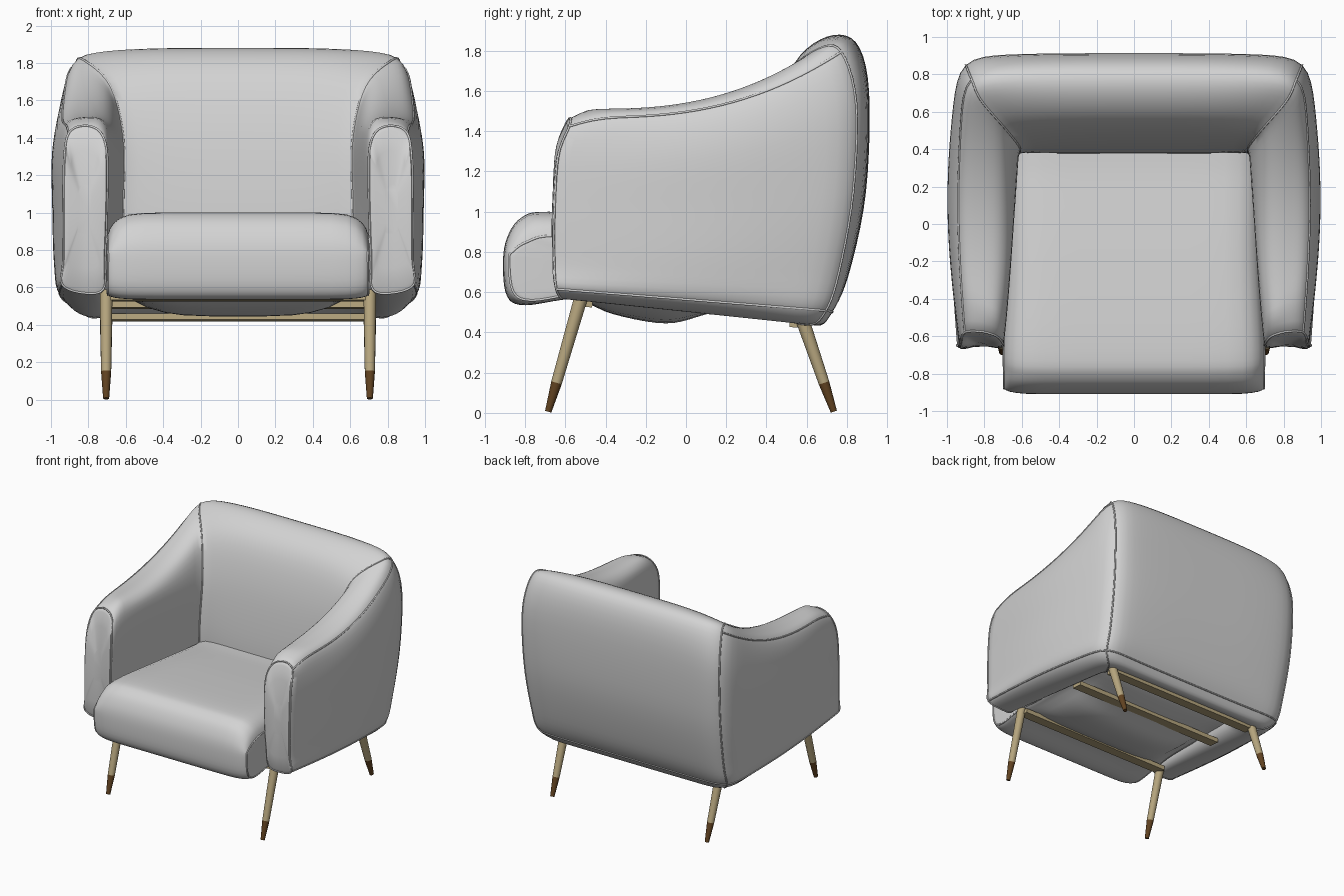
import bpy, bmesh, math
from mathutils import Vector

cube = bpy.data.objects.get("Cube")
if cube:
    bpy.data.objects.remove(cube, do_unlink=True)


def material(name, rgb):
    m = bpy.data.materials.new(name)
    m.use_nodes = True
    m.diffuse_color = (*rgb, 1)
    m.node_tree.nodes["Principled BSDF"].inputs["Base Color"].default_value = (*rgb, 1)
    return m


FABRIC = material("light grey fabric", (0.65, 0.65, 0.65))
WOOD = material("pale wood", (0.47, 0.38, 0.21))
TIP = material("dark wood tip", (0.12, 0.055, 0.015))


def finish(name, bm, mat, angle=50):
    bmesh.ops.recalc_face_normals(bm, faces=bm.faces)
    me = bpy.data.meshes.new(name)
    bm.to_mesh(me)
    bm.free()
    me.materials.append(mat)
    me.shade_smooth()
    me.set_sharp_from_angle(angle=math.radians(angle))
    ob = bpy.data.objects.new(name, me)
    bpy.context.collection.objects.link(ob)
    return ob


def smooth_loop(pts, n=5):
    """Closed spline through the control points."""
    out, c = [], len(pts)
    for i in range(c):
        a, b, d, e = (pts[(i + j) % c] for j in (-1, 0, 1, 2))
        for s in range(n):
            t = s / n
            out.append(0.5 * (2 * b + (d - a) * t + (2 * a - 5 * b + 4 * d - e) * t**2
                              + (3 * b - a - 3 * d + e) * t**3))
    return out


def loft(name, loops, caps, push):
    """Skin closed loops, closing both ends with slightly puffed caps."""
    bm = bmesh.new()
    rings = [[bm.verts.new(p) for p in loop] for loop in loops]

    def bridge(r, q):
        for k in range(len(r)):
            j = (k + 1) % len(r)
            bm.faces.new((r[k], r[j], q[j], q[k]))

    for r, q in zip(rings, rings[1:]):
        bridge(r, q)
    for loop, ring, way in ((loops[0], rings[0], push[0]), (loops[-1], rings[-1], push[1])):
        mid = sum(loop, Vector()) / len(loop)
        last = ring
        for f, d in caps:
            new = [bm.verts.new(mid.lerp(p, f) + way * d) for p in loop]
            bridge(last, new)
            last = new
        bm.faces.new(last)
    return finish(name, bm, FABRIC)


def seam(name, pts, closed=False):
    cu = bpy.data.curves.new(name, "CURVE")
    cu.dimensions = "3D"
    cu.bevel_depth = 0.006
    cu.bevel_resolution = 1
    sp = cu.splines.new("POLY")
    sp.points.add(len(pts) - 1)
    for p, co in zip(sp.points, pts):
        p.co = (*co, 1)
    sp.use_cyclic_u = closed
    cu.materials.append(FABRIC)
    bpy.context.collection.objects.link(bpy.data.objects.new(name, cu))


# Padded shell: section at the arm front, at the mitred corner, and mid back
FRONT = [(.72, -.62, .59), (.71, -.64, .75), (.70, -.65, 1.05), (.70, -.64, 1.31),
         (.735, -.60, 1.43), (.82, -.575, 1.465), (.905, -.58, 1.425), (.93, -.635, 1.28),
         (.935, -.655, 1.0), (.935, -.655, .74), (.94, -.645, .615), (.83, -.62, .57)]
CORNER = [(.66, .42, .52), (.63, .39, .75), (.62, .385, 1.05), (.62, .42, 1.4),
          (.69, .51, 1.68), (.84, .68, 1.82), (.905, .805, 1.815), (.935, .885, 1.55),
          (.93, .87, 1.1), (.91, .80, .70), (.895, .735, .505), (.80, .64, .435)]
BACK = [(.42, .56), (.38, .75), (.385, 1.05), (.44, 1.45), (.54, 1.74), (.70, 1.87),
        (.845, 1.842), (.91, 1.6), (.895, 1.1), (.81, .69), (.725, .5), (.64, .435)]
NA, NB = 24, 30


def arm_row(t):
    row = []
    for k, (f, c) in enumerate(zip(FRONT, CORNER)):
        p = Vector(f).lerp(Vector(c), t)
        if c[2] > f[2]:                      # the top line sweeps up late
            p.z = f[2] + (c[2] - f[2]) * t**2.6
        swell = math.sin(math.pi * t**0.6)
        if k in (4, 5, 6):
            p.z += 0.05 * min(1, t / 0.08) * (1 - t)
        if k in (3, 4):                      # full, rounded inner shoulder
            p.z += (0.07 if k == 3 else 0.02) * swell
            p.x -= 0.008 * swell
        if 6 <= k <= 10:
            p.x += (0.035 if k in (6, 10) else 0.062) * math.sin(math.pi * t)
        row.append(p)
    return row


def back_row(v):
    q = 1 - 2 * v
    h = 1 - q**4
    return [Vector((c[0] * q, c[1] + (b[0] - c[1]) * h, c[2] + (b[1] - c[2]) * h))
            for c, b in zip(CORNER, BACK)]


arm = [arm_row(i / NA) for i in range(NA + 1)]
rows = arm + [back_row(i / NB) for i in range(1, NB)]
rows += [[Vector((-p.x, p.y, p.z)) for p in r] for r in reversed(arm)]

# Soften the outer corners, keep the inner mitre crisp
for _ in range(6):
    old = [[p.copy() for p in r] for r in rows]
    for i in range(1, len(rows) - 1):
        for k in range(12):
            w = 0.5 if k >= 6 else 0.2 if k == 5 else 0.06
            rows[i][k] = old[i][k].lerp((old[i - 1][k] + old[i + 1][k]) / 2, w)

shell = [smooth_loop(r) for r in rows]
forward = Vector((0, -1, 0))
loft("arms_and_back", shell, [(.94, .012), (.7, .02), (.3, .022)], (forward, forward))

# Piped seams on the shell
ends = len(shell) - 1
seam("bottom_seam", [r[50] for r in shell])
for side, first, corner, span in (("left", 0, NA, range(NA + 1)),
                                  ("right", ends, ends - NA, range(ends - NA, ends + 1))):
    seam(side + "_arm_front_seam", shell[first], True)
    seam(side + "_corner_seam", shell[corner], True)
    seam(side + "_arm_top_seam", [shell[i][30] for i in span])

# Seat cushion: side profile swept across, sloping to the back, slack below
SEAT = [(-.91, .74), (-.89, .87), (-.82, .97), (-.68, 1.0), (-.2, .965), (.25, .915),
        (.48, .89), (.51, .76), (.4, .58), (.1, .49), (-.1, .445), (-.36, .49),
        (-.56, .565), (-.8, .535), (-.89, .58)]


def seat_row(x, inset):
    row = []
    for y, z in SEAT:
        drop = inset * (1 if z > 0.88 else 0.55) if z > 0.85 else -0.2 * inset
        if z < 0.52:                         # the sling hangs lowest mid-span
            z = 0.57 + (z - 0.57) * max(0, 1 - (x / 0.64)**4)
        y2 = y + (0.25 if y < -0.6 else 0) * inset
        taper = 0.97 if y > -0.4 else 1.0    # squeezed between the arms
        row.append(Vector((x * taper, y2, z - drop)))
    return smooth_loop(row)


half = [(.15, 0), (.3, 0), (.4, 0), (.5, .002), (.58, .01), (.63, .028), (.665, .055),
        (.685, .085), (.695, .12)]
stations = [(-x, d) for x, d in reversed(half)] + [(0, 0)] + half
seat = [seat_row(x, d) for x, d in stations]
loft("seat_cushion", seat, [(.95, .003), (.5, .004)], (Vector((-1, 0, 0)), Vector((1, 0, 0))))
seam("seat_right_seam", seat[0], True)
seam("seat_left_seam", seat[-1], True)


# Legs with dark tips
def rod(name, low, high, r_low, r_high, mat):
    d = high - low
    bm = bmesh.new()
    bmesh.ops.create_cone(bm, cap_ends=True, segments=20, radius1=r_low, radius2=r_high,
                          depth=d.length)
    ob = finish(name, bm, mat)
    ob.rotation_euler = d.to_track_quat("Z", "Y").to_euler()
    ob.location = (low + high) / 2


for side, x in (("left", .705), ("right", -.705)):
    for end, foot_y, top_y, top_z in (("front", -.685, -.52, .58), ("back", .735, .58, .46)):
        foot, top = Vector((x, foot_y, .006)), Vector((x, top_y, top_z))
        joint = foot.lerp(top, .145 / top_z)
        rod(f"{end}_{side}_leg", joint, top, .027, .034, WOOD)
        rod(f"{end}_{side}_leg_tip", foot, joint, .016, .027, TIP)

# Cross rails under the seat
for name, y, z in (("front_rail", -.51, .545), ("middle_rail", .14, .505), ("back_rail", .56, .44)):
    bm = bmesh.new()
    bmesh.ops.create_cube(bm, size=1)
    bmesh.ops.scale(bm, vec=(1.4, .09, .034), verts=bm.verts)
    rail = finish(name, bm, WOOD, 30)
    rail.location = (0, y, z)
    rail.rotation_euler.x = -0.09
